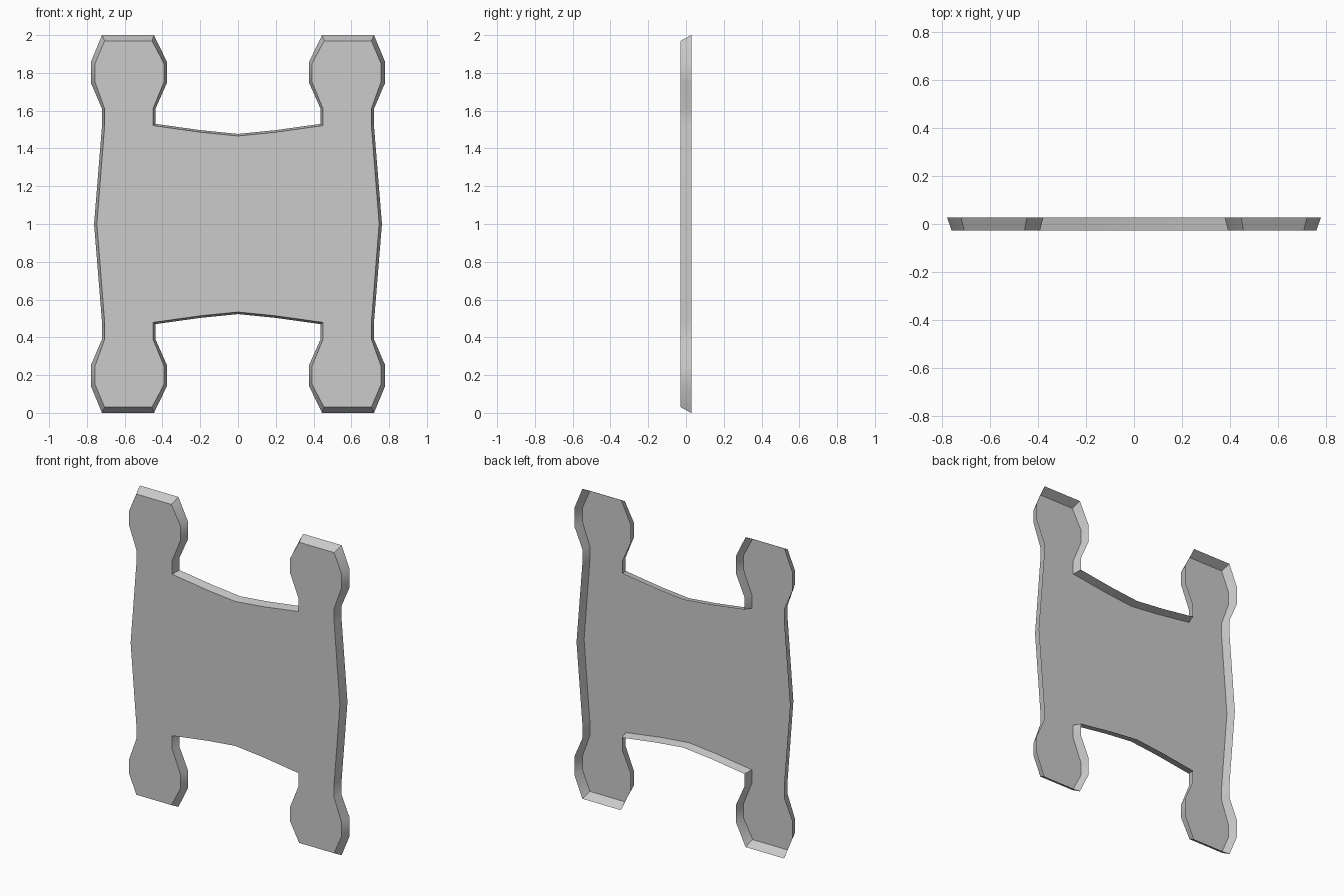
import bpy, bmesh

if "Cube" in bpy.data.objects:
    bpy.data.objects.remove(bpy.data.objects["Cube"])

DEPTH = 0.028  # half thickness

# Upper right quarter of each outline, as (x, height above the middle)
BACK = [(0.762, 0), (0.720, .52), (0.720, .61), (0.778, .745), (0.778, .86),
        (0.720, 1.0), (0.445, 1.0), (0.377, .86), (0.377, .745), (0.437, .61),
        (0.437, .53), (0.200, .497), (0, .477)]
FRONT = [(0.747, 0), (0.706, .52), (0.706, .61), (0.758, .755), (0.758, .847),
         (0.706, .970), (0.456, .970), (0.391, .847), (0.391, .755), (0.450, .61),
         (0.450, .521), (0.200, .486), (0, .466)]


def full_outline(quarter):
    """Mirror a quarter profile into a closed loop."""
    half = quarter + [(-x, z) for x, z in reversed(quarter[:-1])]
    return half + [(x, -z) for x, z in reversed(half[1:-1])]


bm = bmesh.new()
front = [bm.verts.new((x, -DEPTH, z + 1)) for x, z in full_outline(FRONT)]
back = [bm.verts.new((x, DEPTH, z + 1)) for x, z in full_outline(BACK)]

# Front panel; the back stays open
bm.faces.new(front)

# Sloping rim
n = len(front)
for i in range(n):
    j = (i + 1) % n
    bm.faces.new((front[j], front[i], back[i], back[j]))

mesh = bpy.data.meshes.new("panel_shell")
bm.to_mesh(mesh)
bm.free()
panel = bpy.data.objects.new("panel_shell", mesh)
bpy.context.collection.objects.link(panel)
bpy.context.view_layer.objects.active = panel
panel.select_set(True)
bpy.ops.object.shade_smooth_by_angle(angle=0.52)
